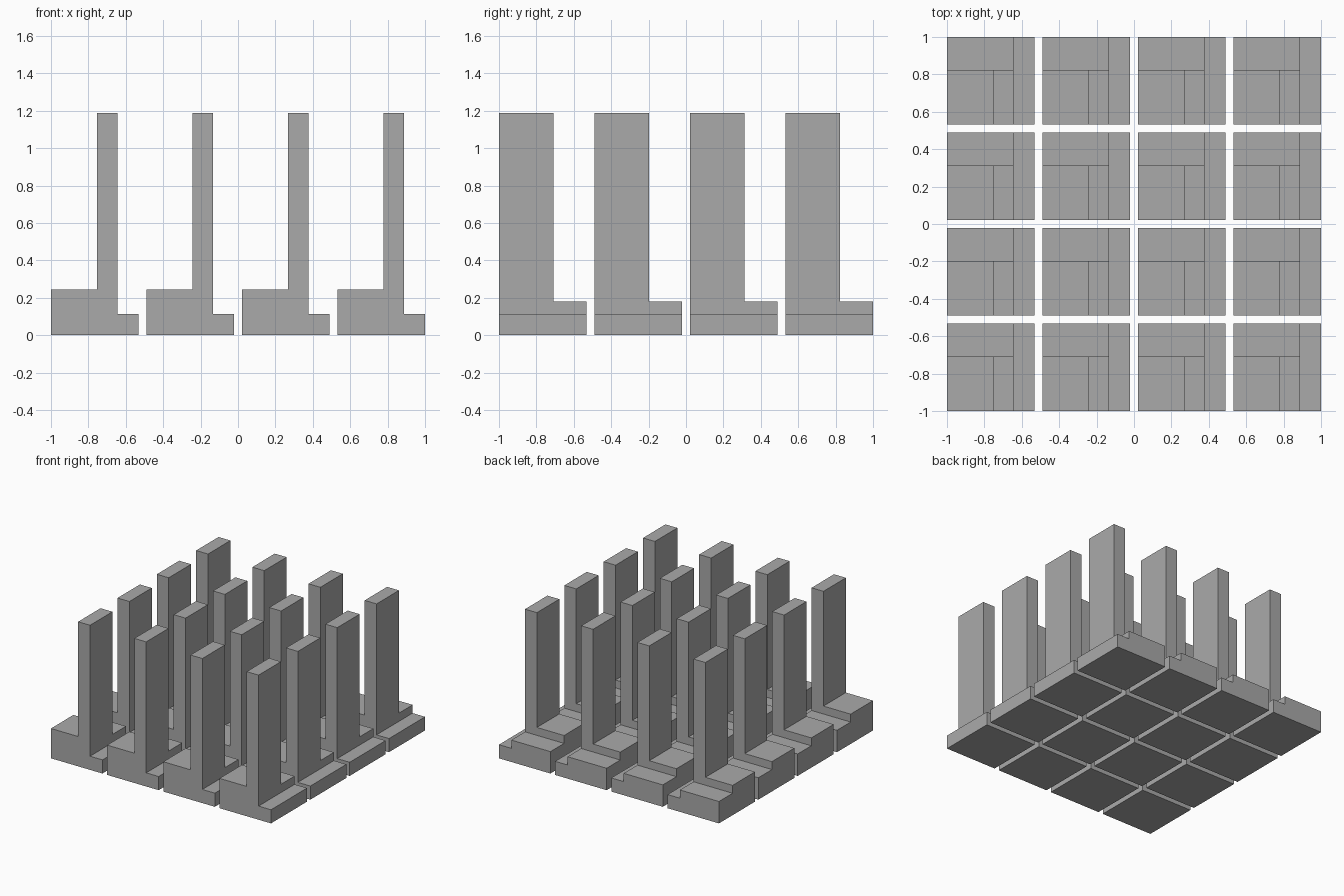
import bpy, bmesh, math

cube = bpy.data.objects.get("Cube")
if cube:
    bpy.data.objects.remove(cube)

grey = bpy.data.materials.new("plain_grey")
grey.use_nodes = True
colour = (0.4, 0.4, 0.4, 1)
grey.diffuse_color = colour
grey.node_tree.nodes["Principled BSDF"].inputs["Base Color"].default_value = colour

# Plan lines of one stepped block, and the levels between them
SIZE, PITCH = 0.468, 0.5107
xs = [0, 0.247, 0.355, SIZE]
ys = [0, 0.291, SIZE]
LEDGE, BACK, STEP, TOWER = 0.112, 0.18, 0.245, 1.188
levels = [[STEP, TOWER, LEDGE],
          [BACK, BACK, LEDGE]]


def level(i, j):
    inside = 0 <= i < len(xs) - 1 and 0 <= j < len(ys) - 1
    return levels[j][i] if inside else 0


def stepped_block_mesh():
    bm = bmesh.new()

    def face(*points):
        bm.faces.new([bm.verts.new(p) for p in points])

    def wall(a, b, low, high):
        face((*a, low), (*b, low), (*b, high), (*a, high))

    for j in range(len(ys) - 1):
        for i in range(len(xs) - 1):
            h = level(i, j)
            c = [(xs[i], ys[j]), (xs[i + 1], ys[j]),
                 (xs[i + 1], ys[j + 1]), (xs[i], ys[j + 1])]
            # Top and underside
            face(*[(*p, h) for p in c])
            face(*[(*p, 0) for p in reversed(c)])
            # Walls down to each lower neighbour
            for k, (di, dj) in enumerate([(0, -1), (1, 0), (0, 1), (-1, 0)]):
                low = level(i + di, j + dj)
                if low < h:
                    wall(c[k], c[(k + 1) % 4], low, h)
    bmesh.ops.remove_doubles(bm, verts=bm.verts, dist=0.0001)
    bmesh.ops.dissolve_limit(bm, angle_limit=math.radians(1),
                             verts=bm.verts, edges=bm.edges)
    mesh = bpy.data.meshes.new("stepped_block")
    bm.to_mesh(mesh)
    bm.free()
    mesh.materials.append(grey)
    return mesh


# Four by four array of separate blocks
block = stepped_block_mesh()
for row in range(4):
    for column in range(4):
        ob = bpy.data.objects.new(f"tower_block_{row + 1}_{column + 1}", block)
        ob.location = (-1 + column * PITCH, -1 + row * PITCH, 0)
        bpy.context.collection.objects.link(ob)
